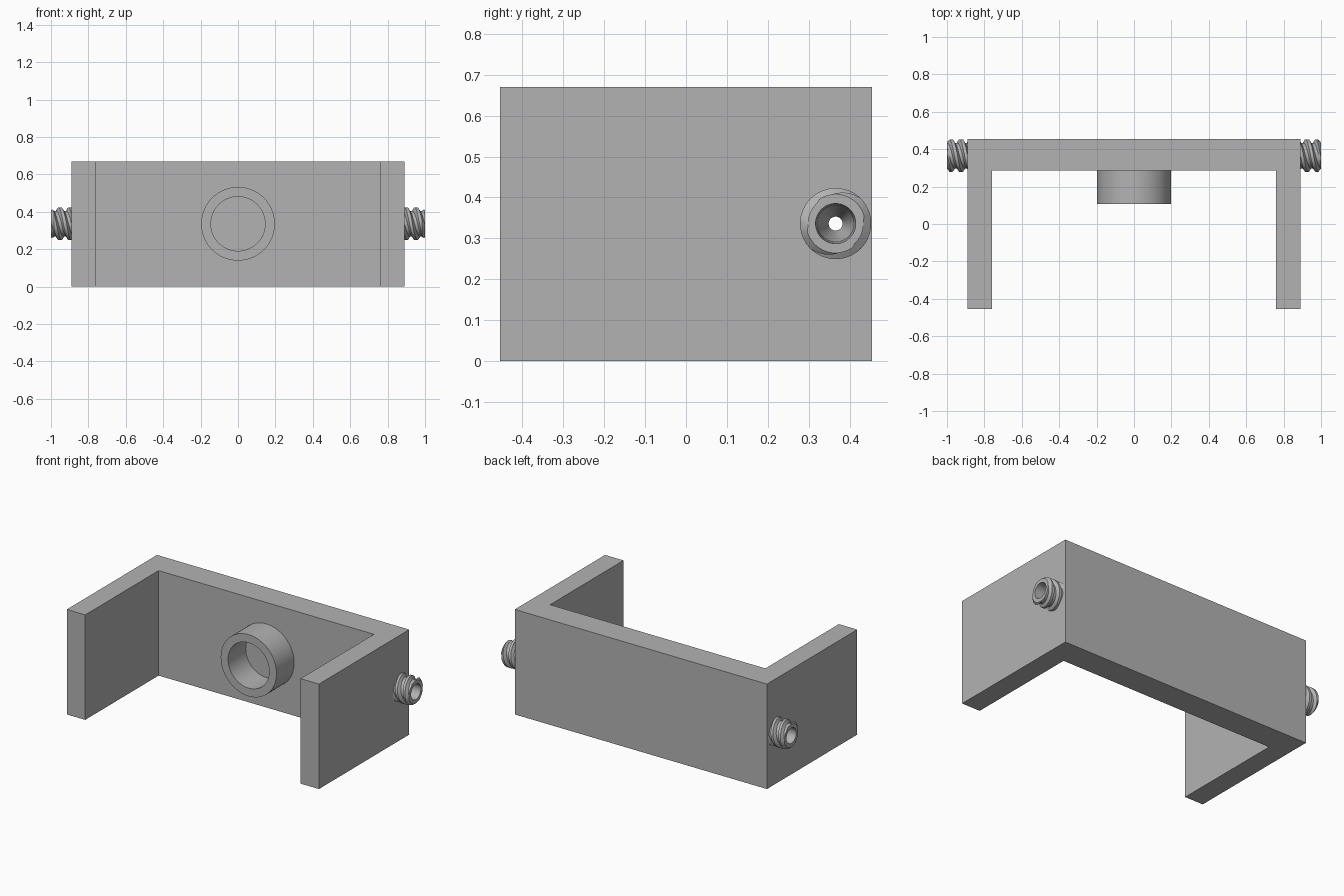
import bpy, bmesh
from math import sin, cos, pi, radians, hypot
from mathutils import Matrix, Vector

cube = bpy.data.objects.get("Cube")
if cube:
    bpy.data.objects.remove(cube, do_unlink=True)

GREY = (0.45, 0.45, 0.45, 1)
grey = bpy.data.materials.new("plain grey")
grey.use_nodes = True
grey.diffuse_color = GREY
grey.node_tree.nodes["Principled BSDF"].inputs["Base Color"].default_value = GREY

HALF_W, HALF_D, HEIGHT = 0.89, 0.455, 0.67
ARM, WALL_Y = 0.76, 0.285
PORT_Y, MID_Z = 0.366, 0.336
SEG = 64


def finish(name, bm, smooth=True):
    bmesh.ops.remove_doubles(bm, verts=bm.verts, dist=0.0002)
    bmesh.ops.recalc_face_normals(bm, faces=bm.faces)
    mesh = bpy.data.meshes.new(name)
    bm.to_mesh(mesh)
    bm.free()
    mesh.materials.append(grey)
    ob = bpy.data.objects.new(name, mesh)
    bpy.context.collection.objects.link(ob)
    if smooth:
        bpy.ops.object.select_all(action="DESELECT")
        ob.select_set(True)
        bpy.context.view_layer.objects.active = ob
        bpy.ops.object.shade_smooth_by_angle(angle=radians(30))
    return ob


def lathe(profile, bm):
    """Spin (x, radius) points around the x axis."""
    verts = [bm.verts.new((x, 0, r)) for x, r in profile]
    edges = [bm.edges.new(pair) for pair in zip(verts, verts[1:])]
    bmesh.ops.spin(bm, geom=verts + edges, cent=(0, 0, 0), axis=(1, 0, 0),
                   angle=2 * pi, steps=SEG)


# U-shaped body
bm = bmesh.new()
half = [(HALF_W, HALF_D), (HALF_W, -HALF_D), (ARM, -HALF_D), (ARM, WALL_Y)]
outline = half + [(-x, y) for x, y in reversed(half)]
base = bm.faces.new([bm.verts.new((x, y, 0)) for x, y in outline])
ext = bmesh.ops.extrude_face_region(bm, geom=[base])
bmesh.ops.translate(bm, vec=(0, 0, HEIGHT),
                    verts=[g for g in ext["geom"] if isinstance(g, bmesh.types.BMVert)])
body = finish("body", bm, smooth=False)

# Cross channel through the back wall, flared into both ports
BORE, CHANNEL = 0.049, 0.017
MOUTH = 0.91
flare = [(MOUTH, 0), (MOUTH, 0.045), (0.87, 0.044), (0.82, CHANNEL)]
bm = bmesh.new()
lathe(flare + [(-x, r) for x, r in reversed(flare)], bm)
bmesh.ops.translate(bm, verts=bm.verts, vec=(0, PORT_Y, MID_Z))
cutter = finish("channel_cutter", bm)
cutter.hide_render = True
cut = body.modifiers.new("channel", "BOOLEAN")
cut.operation, cut.solver, cut.object = "DIFFERENCE", "EXACT", cutter
bpy.ops.object.select_all(action="DESELECT")
body.select_set(True)
bpy.context.view_layer.objects.active = body
bpy.ops.object.modifier_apply(modifier=cut.name)
bpy.data.objects.remove(cutter, do_unlink=True)
bpy.ops.object.shade_smooth_by_angle(angle=radians(30))

# Hollow round boss on the inner face of the back wall
bm = bmesh.new()
lathe([(-0.01, 0.197), (0.178, 0.197), (0.178, 0.145), (-0.01, 0.145)], bm)
bmesh.ops.transform(bm, verts=bm.verts,
                    matrix=Matrix.Translation((0, WALL_Y, MID_Z)) @ Matrix.Rotation(-pi / 2, 4, "Z"))
finish("boss", bm)

# Threaded ports: two-start helical surface, trimmed, then bored
PITCH, CORE, CREST = 0.054, 0.068, 0.087
LEAD = 2 * PITCH
TOOTH = [(0, CORE), (0.3, CORE), (0.5, CREST), (0.8, CREST)]


def threaded_port(name, turn):
    bm = bmesh.new()
    rows = []
    for i in range(SEG + 1):
        a = 2 * pi * i / SEG
        row = []
        for k in range(-3, 4):
            for f, r in TOOTH:
                x = HALF_W + (k + f) * PITCH + LEAD * i / SEG
                row.append(bm.verts.new((x, r * cos(a), r * sin(a))))
        rows.append(row)
    for r0, r1 in zip(rows, rows[1:]):
        for j in range(len(r0) - 1):
            bm.faces.new((r0[j], r0[j + 1], r1[j + 1], r1[j]))
    bmesh.ops.remove_doubles(bm, verts=bm.verts, dist=0.0002)
    for x, side in ((HALF_W - 0.01, -1), (0.985, 0), (1.0, 1)):
        bmesh.ops.bisect_plane(bm, geom=bm.verts[:] + bm.edges[:] + bm.faces[:],
                               plane_co=(x, 0, 0), plane_no=(1, 0, 0),
                               clear_outer=side > 0, clear_inner=side < 0)
    # Chamfer the tip down to a plain ring
    for v in bm.verts:
        r = hypot(v.co.y, v.co.z)
        s = min(1, (0.072 + (1 - v.co.x)) / r)
        v.co.y *= s
        v.co.z *= s
    # Fold the rim inward and down the bore
    rim = [e for e in bm.edges if e.is_boundary and min(v.co.x for v in e.verts) > 0.9999]
    for x, radius in ((1.0, BORE), (HALF_W - 0.005, 0.045)):
        geom = bmesh.ops.extrude_edge_only(bm, edges=rim)["geom"]
        rim = [g for g in geom if isinstance(g, bmesh.types.BMEdge)]
        for v in {v for e in rim for v in e.verts}:
            d = Vector((v.co.y, v.co.z)).normalized() * radius
            v.co = (x, d.x, d.y)
    bmesh.ops.transform(bm, verts=bm.verts,
                        matrix=Matrix.Translation((0, PORT_Y, MID_Z)) @ Matrix.Rotation(turn, 4, "Z"))
    finish(name, bm)


threaded_port("left_port", 0)
threaded_port("right_port", pi)
